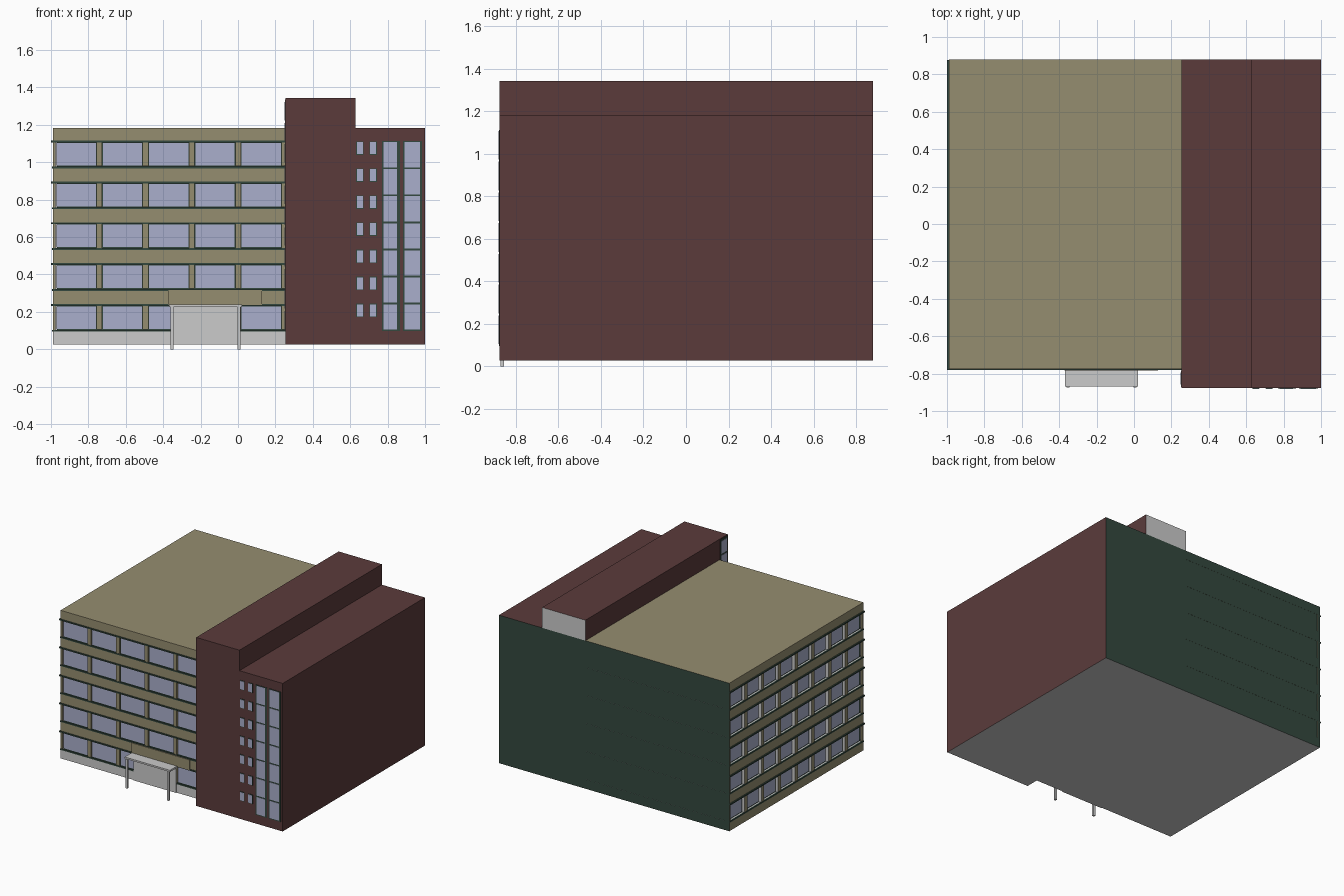
import bpy, bmesh
from mathutils import Vector

if "Cube" in bpy.data.objects:
    bpy.data.objects.remove(bpy.data.objects["Cube"])


def lin(c):
    c /= 255
    return c / 12.92 if c <= 0.04045 else ((c + 0.055) / 1.055) ** 2.4


NAMES = ["tan_wall", "maroon_brick", "light_grey", "dark_green", "window_glass"]
RGB = [(149, 141, 112), (91, 59, 59), (203, 203, 203), (52, 72, 62), (170, 175, 204)]
TAN, RED, GREY, GREEN, GLASS = range(5)
MATS = []
for n, c in zip(NAMES, RGB):
    m = bpy.data.materials.new(n)
    m.diffuse_color = (*[lin(v) for v in c], 1)
    m.use_nodes = True
    m.node_tree.nodes["Principled BSDF"].inputs["Base Color"].default_value = m.diffuse_color
    MATS.append(m)


def finish(name, bm, rule):
    """Make an object; rule is a colour index or a function of normal and centre."""
    bmesh.ops.recalc_face_normals(bm, faces=bm.faces)
    for f in bm.faces:
        f.material_index = rule(f.normal, f.calc_center_median()) if callable(rule) else rule
    me = bpy.data.meshes.new(name)
    bm.to_mesh(me)
    bm.free()
    for m in MATS:
        me.materials.append(m)
    ob = bpy.data.objects.new(name, me)
    bpy.context.collection.objects.link(ob)
    return ob


def boxes(name, items, rule):
    bm = bmesh.new()
    for x0, x1, y0, y1, z0, z1 in items:
        vs = bmesh.ops.create_cube(bm, size=1)["verts"]
        for v in vs:
            v.co = Vector(((x0 + x1) / 2 + v.co.x * (x1 - x0),
                           (y0 + y1) / 2 + v.co.y * (y1 - y0),
                           (z0 + z1) / 2 + v.co.z * (z1 - z0)))
    return finish(name, bm, rule)


# main dimensions
L, M, R = -0.99, 0.253, 1.0          # left wall, junction, right wall
FY, TY, BY = -0.775, -0.877, 0.88    # office front, tower front, back
Z0, ROOF, TOP = 0.027, 1.183, 1.343
CX, CY = -0.967, -0.764              # recessed window planes
FLOORS = [(0.1 + 0.2185 * i, 0.238 + 0.2185 * i) for i in range(5)]
PITCH = 0.2475
BAYS = 8
SIDE = (BY - FY) / BAYS


# office core, recessed behind the wall bands
def core_rule(n, c):
    return GREY if n.z < -0.5 else GREEN


boxes("office_core", [(CX, M, CY, BY - 0.001, Z0 + 0.001, ROOF - 0.02)], core_rule)

# tan wall bands wrapping the front and left; the top one is the roof
edges = [Z0] + [z for f in FLOORS for z in f] + [ROOF]
bands = list(zip(edges[0::2], edges[1::2]))


def band_rule(n, c):
    if n.y > 0.5:
        return GREEN
    if n.z < -0.5 and c.z < 0.05:
        return GREY
    if n.y < -0.5 and c.z < 0.1:
        return GREY                   # grey plinth along the front
    if n.z > 0.5 and c.z < 1.1:
        return GREY                   # pale window sills
    return TAN


boxes("wall_bands", [(L, M, FY, BY, a, b) for a, b in bands], band_rule)

# front pillars, with a post at the left corner
pillars = []
for a, b in FLOORS:
    pillars.append((L, -0.976, FY, FY + 0.015, a, b))
    for i in range(5):
        x = -0.742 + PITCH * i
        pillars.append((x - 0.015, min(x + 0.015, M), FY - 0.003, CY + 0.002, a + 0.006, b - 0.006))
boxes("front_pillars", pillars, TAN)

# left side pillars with pale reveals
side = []
for a, b in FLOORS:
    for i in range(1, BAYS):
        y = FY + SIDE * i
        side.append((L, CX + 0.002, y - 0.018, y + 0.018, a, b))
    side.append((L, CX + 0.002, BY - 0.018, BY, a, b))
boxes("side_pillars", side,
      lambda n, c: TAN if abs(n.x) > 0.5 else (GREEN if c.y > BY - 0.001 else GREY))

# office window panes
panes = []
for k, (a, b) in enumerate(FLOORS):
    for i in range(5):
        x0 = -0.97 + PITCH * i
        if k == 0 and i == 3:
            continue                  # entrance bay
        panes.append((x0, x0 + 0.21, CY - 0.004, CY, a + 0.009, b - 0.009))
    for i in range(BAYS):
        y0 = FY + SIDE * i
        panes.append((CX - 0.004, CX, y0 + 0.027, y0 + SIDE - 0.027, a + 0.009, b - 0.009))
boxes("office_windows", panes, GLASS)

# green ledges above and below each window row
ledges = []
for a, b in FLOORS:
    for z, out in ((b, 0.01), (a, 0.004)):
        ledges.append((L - out, M, FY - 0.6 * out, FY + 0.006, z - 0.006, z + 0.004))
        ledges.append((L - out, L + 0.006, FY, BY - 0.002, z - 0.006, z + 0.004))
boxes("window_ledges", ledges, GREEN)

# entrance: wall, fascia panel, canopy and two posts
boxes("entrance_wall", [(-0.355, 0.012, FY - 0.006, CY + 0.002, Z0, 0.238)], GREY)
boxes("entrance_fascia", [(-0.372, 0.128, FY - 0.009, FY, 0.236, 0.317)], TAN)
boxes("canopy", [(-0.37, 0.021, -0.87, FY, 0.227, 0.24)], GREY)
boxes("canopy_posts", [(x - 0.008, x + 0.008, -0.873, -0.857, 0, 0.227)
                       for x in (-0.352, 0.005)], GREY)

# stair tower and brick wing as one stepped profile
bm = bmesh.new()
prof = [(M, Z0), (R, Z0), (R, ROOF), (0.627, ROOF), (0.627, TOP), (M, TOP)]
face = bm.faces.new([bm.verts.new((x, TY, z)) for x, z in prof])
ext = bmesh.ops.extrude_face_region(bm, geom=[face])["geom"]
bmesh.ops.translate(bm, vec=(0, BY - TY, 0),
                    verts=[g for g in ext if isinstance(g, bmesh.types.BMVert)])
bmesh.ops.bisect_plane(bm, geom=bm.verts[:] + bm.edges[:] + bm.faces[:],
                       plane_co=(0, 0, ROOF), plane_no=(0, 0, 1))


def tower_rule(n, c):
    if n.y > 0.5:
        return GREY if c.z > ROOF else GREEN
    return GREY if n.z < -0.5 else RED


finish("brick_tower", bm, tower_rule)

# brick wing windows: two small columns and two tall strips
STEP = 0.1447
frames, glass, bars = [], [], []
for x0, x1 in ((0.769, 0.866), (0.881, 0.984)):
    frames.append((x0, x1, TY - 0.003, TY, 0.097, 1.113))
for k in range(7):
    z = 0.172 + STEP * k
    for x0 in (0.632, 0.702):
        frames.append((x0, x0 + 0.04, TY - 0.003, TY, z, z + 0.072))
        glass.append((x0 + 0.004, x0 + 0.036, TY - 0.005, TY - 0.002, z + 0.004, z + 0.068))
    z = 0.101 + STEP * k
    for x0, x1 in ((0.778, 0.851), (0.889, 0.972)):
        glass.append((x0, x1, TY - 0.005, TY - 0.002, z + 0.004, z + STEP - 0.006))

# narrow window strip on the tower's projecting left flank
frames.append((M - 0.003, M, TY + 0.006, FY - 0.008, 0.1, 1.335))
for k in range(11):
    z = 0.108 + 0.1115 * k
    glass.append((M - 0.005, M - 0.002, TY + 0.018, FY - 0.02, z, z + 0.098))
boxes("tower_window_frames", frames, GREEN)
boxes("tower_windows", glass, GLASS)
